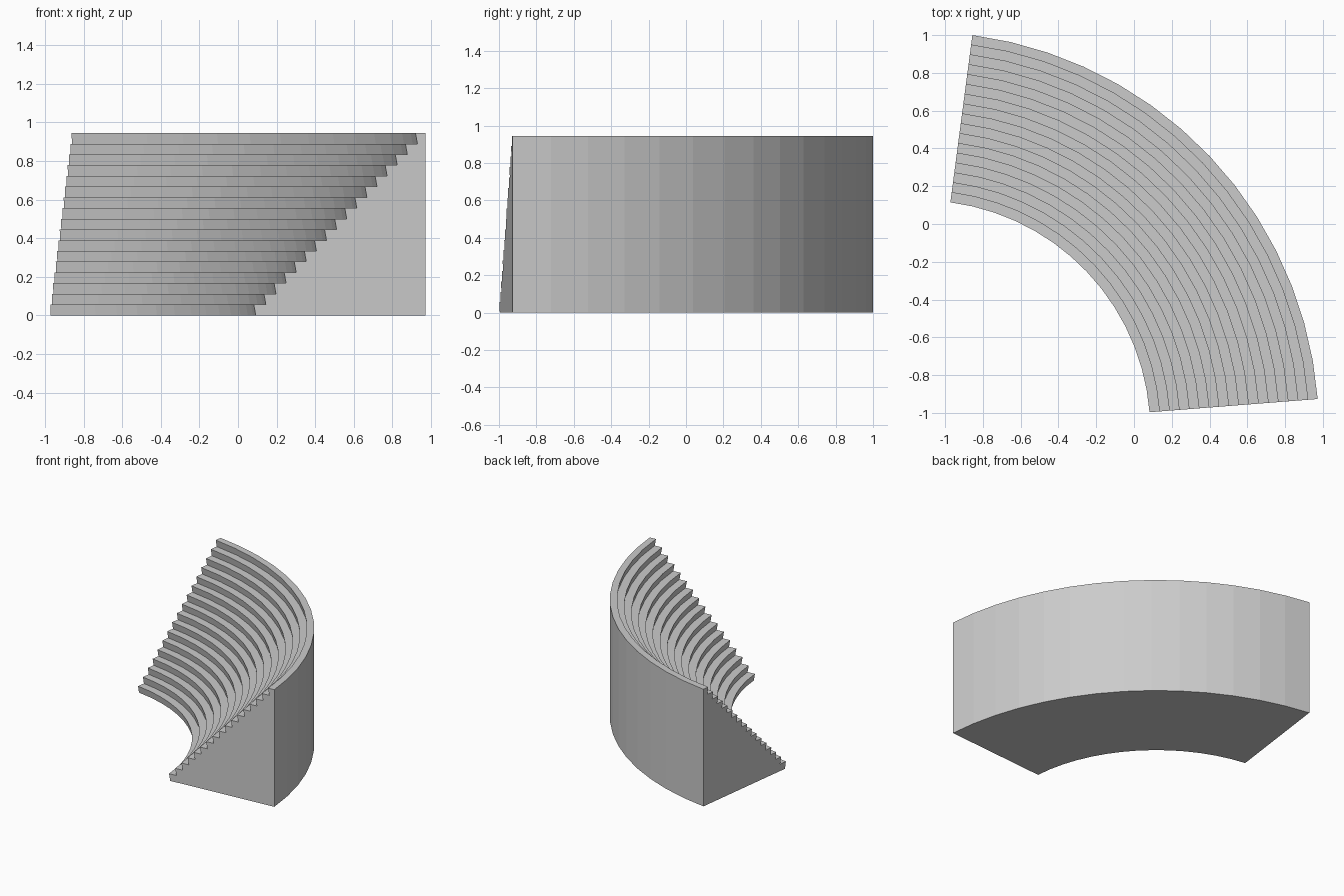
import bpy, bmesh
from math import sin, cos, radians

if "Cube" in bpy.data.objects:
    bpy.data.objects.remove(bpy.data.objects["Cube"])

STEPS, SEGS = 17, 14
R_IN, R_OUT, HEIGHT = 1.217, 2.11, 0.945
A0, A1 = radians(4.5), radians(82.5)
CX, CY = -1.131, -1.092
UNDERCUT = 0.01          # risers lean so each tread has a slight nosing

# stepped cross-section (radius, height)
rise = HEIGHT / STEPS
run = (R_OUT - R_IN) / STEPS
profile = []
for i in range(STEPS):
    r = R_IN + i * run
    profile += [(r + UNDERCUT, i * rise), (r, (i + 1) * rise)]
profile += [(R_OUT, HEIGHT), (R_OUT, 0)]

# sweep the section around the arc centre
bm = bmesh.new()
rings = []
for s in range(SEGS + 1):
    a = A0 + (A1 - A0) * s / SEGS
    rings.append([bm.verts.new((CX + r * cos(a), CY + r * sin(a), z)) for r, z in profile])
n = len(profile)
for p, q in zip(rings, rings[1:]):
    for j in range(n):
        k = (j + 1) % n
        bm.faces.new((p[j], p[k], q[k], q[j]))

# flat end walls
bm.faces.new(rings[0])
bm.faces.new(rings[-1][::-1])
bmesh.ops.recalc_face_normals(bm, faces=bm.faces)

mesh = bpy.data.meshes.new("curved_stepped_seating")
bm.to_mesh(mesh)
bm.free()
obj = bpy.data.objects.new("curved_stepped_seating", mesh)
bpy.context.collection.objects.link(obj)
